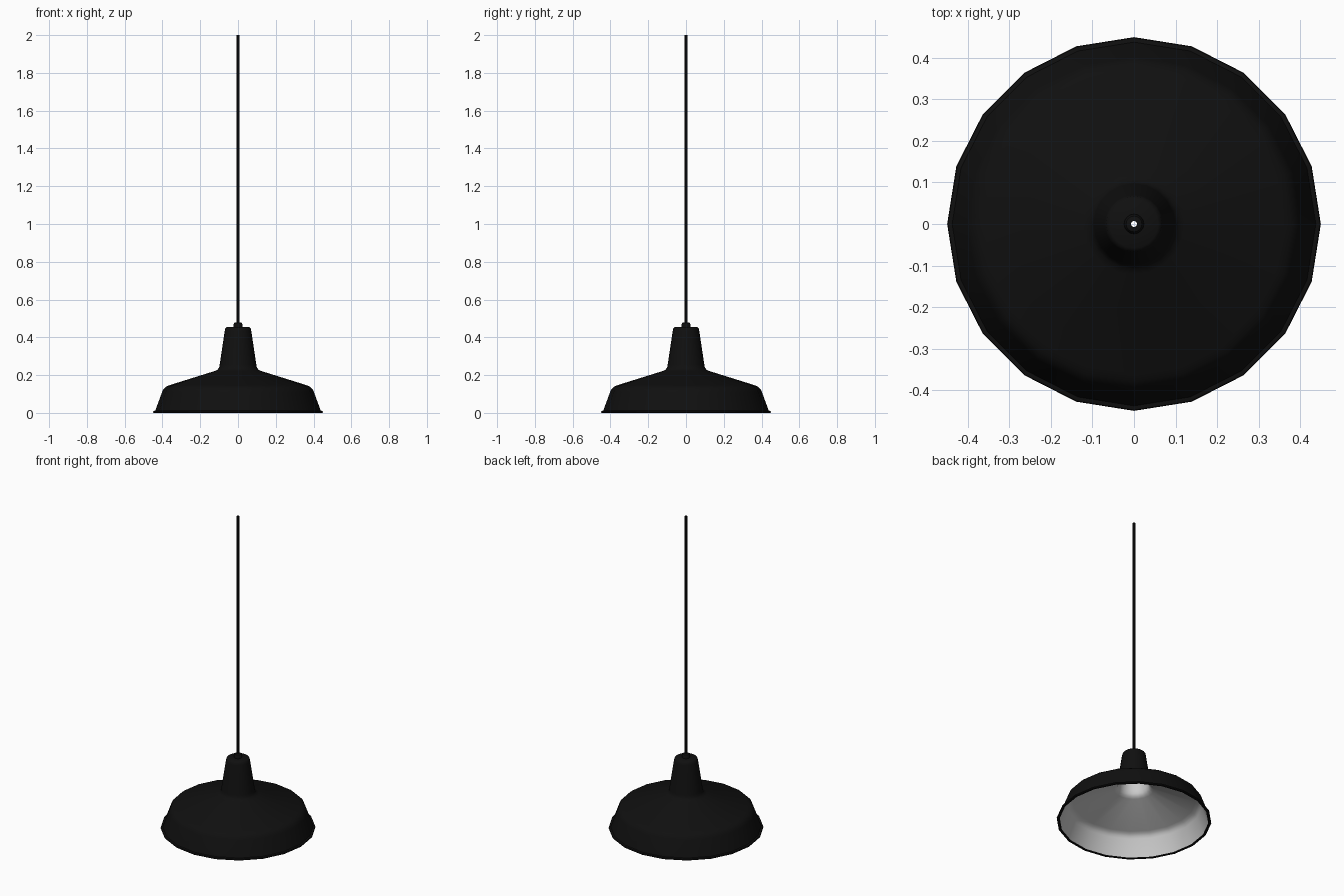
import bpy, bmesh, math

if "Cube" in bpy.data.objects:
    bpy.data.objects.remove(bpy.data.objects["Cube"])

black = bpy.data.materials.new("black_enamel")
black.diffuse_color = (0.005, 0.005, 0.005, 1)
black.use_nodes = True
black.node_tree.nodes["Principled BSDF"].inputs["Base Color"].default_value = black.diffuse_color


def lathe(name, profile, sides, mat=None, closed=False):
    """Spin an (r, z) profile around z; open ends stay open."""
    bm = bmesh.new()
    rings = []
    for r, z in profile:
        rings.append([bm.verts.new((r * math.cos(a), r * math.sin(a), z))
                      for a in (2 * math.pi * i / sides for i in range(sides))])
    pairs = list(zip(rings, rings[1:]))
    if closed:
        pairs.append((rings[-1], rings[0]))
    for lo, hi in pairs:
        for i in range(sides):
            j = (i + 1) % sides
            bm.faces.new((lo[i], lo[j], hi[j], hi[i]))
    me = bpy.data.meshes.new(name)
    bm.to_mesh(me)
    bm.free()
    ob = bpy.data.objects.new(name, me)
    bpy.context.collection.objects.link(ob)
    if mat:
        me.materials.append(mat)
    bpy.ops.object.select_all(action='DESELECT')
    ob.select_set(True)
    bpy.context.view_layer.objects.active = ob
    bpy.ops.object.shade_smooth_by_angle(angle=math.radians(40))
    return ob


# Black outer shade with rolled rim, sloped bell and tapered neck
lathe("shade", [
    (0.432, 0.004), (0.436, 0.0), (0.447, 0.0), (0.45, 0.004), (0.448, 0.010),
    (0.438, 0.012), (0.402, 0.110), (0.394, 0.127), (0.380, 0.139), (0.362, 0.147),
    (0.122, 0.222), (0.108, 0.229), (0.100, 0.240), (0.097, 0.255),
    (0.070, 0.435), (0.067, 0.448), (0.058, 0.455), (0.007, 0.455)], 20, black)

# Grey inside lining, wound so that it faces inward
lathe("inner_lining", [
    (0.007, 0.445), (0.058, 0.445), (0.061, 0.435), (0.088, 0.255),
    (0.091, 0.237), (0.100, 0.223), (0.116, 0.214),
    (0.358, 0.138), (0.375, 0.131), (0.387, 0.120), (0.394, 0.107),
    (0.432, 0.004)], 20)

# Cord grip on top of the neck
lathe("cord_grip", [
    (0.007, 0.452), (0.024, 0.452), (0.024, 0.468), (0.019, 0.477),
    (0.007, 0.480)], 16, black, closed=True)

# Hollow hanging cord
lathe("cord", [(0.0075, 0.445), (0.0075, 2.0)], 8, black)
